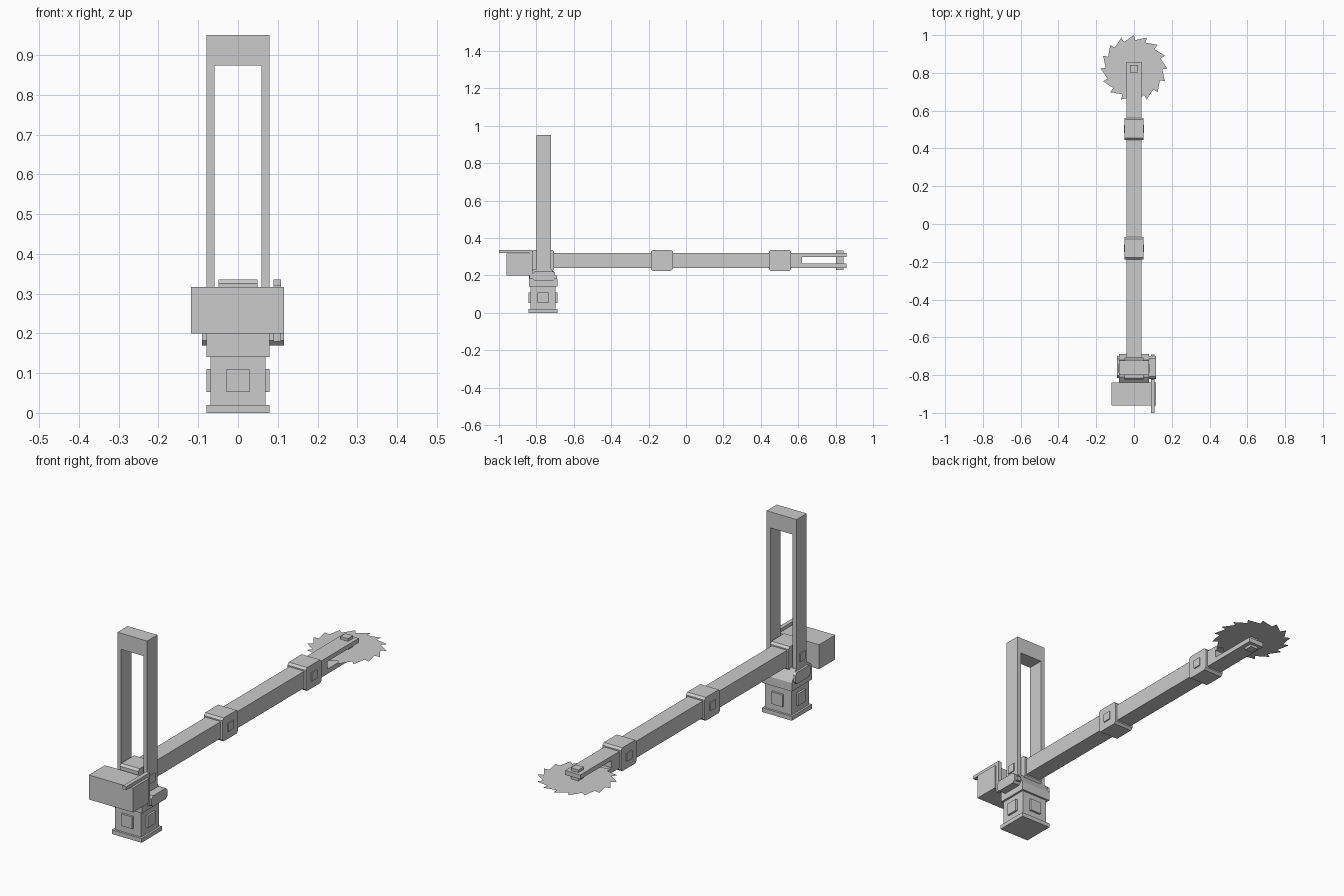
import bpy, bmesh
from math import sin, cos, pi

if "Cube" in bpy.data.objects:
    bpy.data.objects.remove(bpy.data.objects["Cube"])


def mesh_object(name, verts, faces):
    me = bpy.data.meshes.new(name)
    me.from_pydata(verts, [], faces)
    bm = bmesh.new()
    bm.from_mesh(me)
    bmesh.ops.recalc_face_normals(bm, faces=bm.faces)
    bm.to_mesh(me)
    bm.free()
    ob = bpy.data.objects.new(name, me)
    bpy.context.collection.objects.link(ob)
    return ob


def extrude_x(name, profile, x0, x1):
    """Closed (y, z) profile extruded from x0 to x1."""
    n = len(profile)
    verts = [(x, y, z) for x in (x0, x1) for y, z in profile]
    faces = [tuple(range(n)), tuple(range(n, 2 * n))]
    faces += [(i, (i + 1) % n, n + (i + 1) % n, n + i) for i in range(n)]
    return mesh_object(name, verts, faces)


def box(name, x0, x1, y0, y1, z0, z1):
    return extrude_x(name, [(y0, z0), (y1, z0), (y1, z1), (y0, z1)], x0, x1)


def chamfered(name, x0, x1, y0, y1, z0, z1, c):
    return extrude_x(name, [(y0 + c, z0), (y1 - c, z0), (y1, z0 + c), (y1, z1 - c),
                            (y1 - c, z1), (y0 + c, z1), (y0, z1 - c), (y0, z0 + c)], x0, x1)


BY = -0.765   # base centre in y
AZ = 0.28     # arm axis height

# Pedestal
box("base_plate", -0.079, 0.079, BY - 0.077, BY + 0.077, 0, 0.02)
box("pedestal", -0.069, 0.069, BY - 0.067, BY + 0.067, 0.02, 0.14)
box("pedestal_side_panels", -0.079, 0.079, BY - 0.029, BY + 0.029, 0.052, 0.11)
box("pedestal_front_back_panels", -0.029, 0.029, BY - 0.077, BY + 0.077, 0.052, 0.11)

# Turret with sloped back
extrude_x("turret", [(-0.84, 0.14), (-0.688, 0.14), (-0.688, 0.18), (-0.72, 0.235),
                     (-0.81, 0.235), (-0.84, 0.21)], -0.079, 0.079)
chamfered("turret_side_cover", -0.09, -0.078, -0.815, -0.70, 0.17, 0.225, 0.012)

# Tall open frame with pivot pads
for s in (-1, 1):
    a, b = sorted((s * 0.059, s * 0.079))
    box("frame_leg", a, b, -0.80, -0.723, 0.22, 0.95)
    a, b = sorted((s * 0.045, s * 0.084))
    box("frame_pivot", a, b, BY - 0.02, BY + 0.02, AZ - 0.02, AZ + 0.02)
box("frame_crossbar", -0.059, 0.059, -0.80, -0.723, 0.873, 0.95)

# Counterweight
box("counterweight", -0.118, 0.116, -0.96, -0.838, 0.20, 0.317)

# Motor block with bent exhaust bar
chamfered("motor_block", 0.078, 0.116, -0.82, -0.70, 0.17, 0.222, 0.012)
extrude_x("exhaust_bar", [(-0.69, 0.18), (-0.69, 0.20), (-0.822, 0.20), (-0.822, 0.336),
                          (-1.0, 0.336), (-1.0, 0.32), (-0.838, 0.32), (-0.838, 0.18)],
          0.089, 0.108)

# Arm joints
for y in (BY, -0.129, 0.503):
    chamfered("arm_joint", -0.049, 0.049, y - 0.059, y + 0.059, AZ - 0.056, AZ + 0.056, 0.01)
    box("joint_pin", -0.054, 0.054, y - 0.02, y + 0.02, AZ - 0.02, AZ + 0.02)

# Arm beams
for y0, y1 in ((-0.71, -0.185), (-0.075, 0.447)):
    box("arm_beam", -0.04, 0.04, y0, y1, AZ - 0.04, AZ + 0.04)

# Forked end beam and axle
extrude_x("saw_fork", [(0.558, 0.24), (0.857, 0.24), (0.857, 0.263), (0.62, 0.263),
                       (0.62, 0.299), (0.857, 0.299), (0.857, 0.32), (0.558, 0.32)],
          -0.04, 0.04)
box("saw_axle", -0.02, 0.02, 0.803, 0.843, 0.228, 0.333)

# Flat saw blade: radial drop after every tip, tips leading clockwise
TEETH = 16
rim = []
for i in range(TEETH):
    a = pi / 2 - 2 * pi * i / TEETH
    for r, d in ((0.177, 0.0), (0.150, -0.03)):
        rim.append((r * cos(a + d), 0.823 + r * sin(a + d), AZ))
n = len(rim)
mesh_object("saw_blade", rim + [(0, 0.823, AZ)], [(n, (i + 1) % n, i) for i in range(n)])
